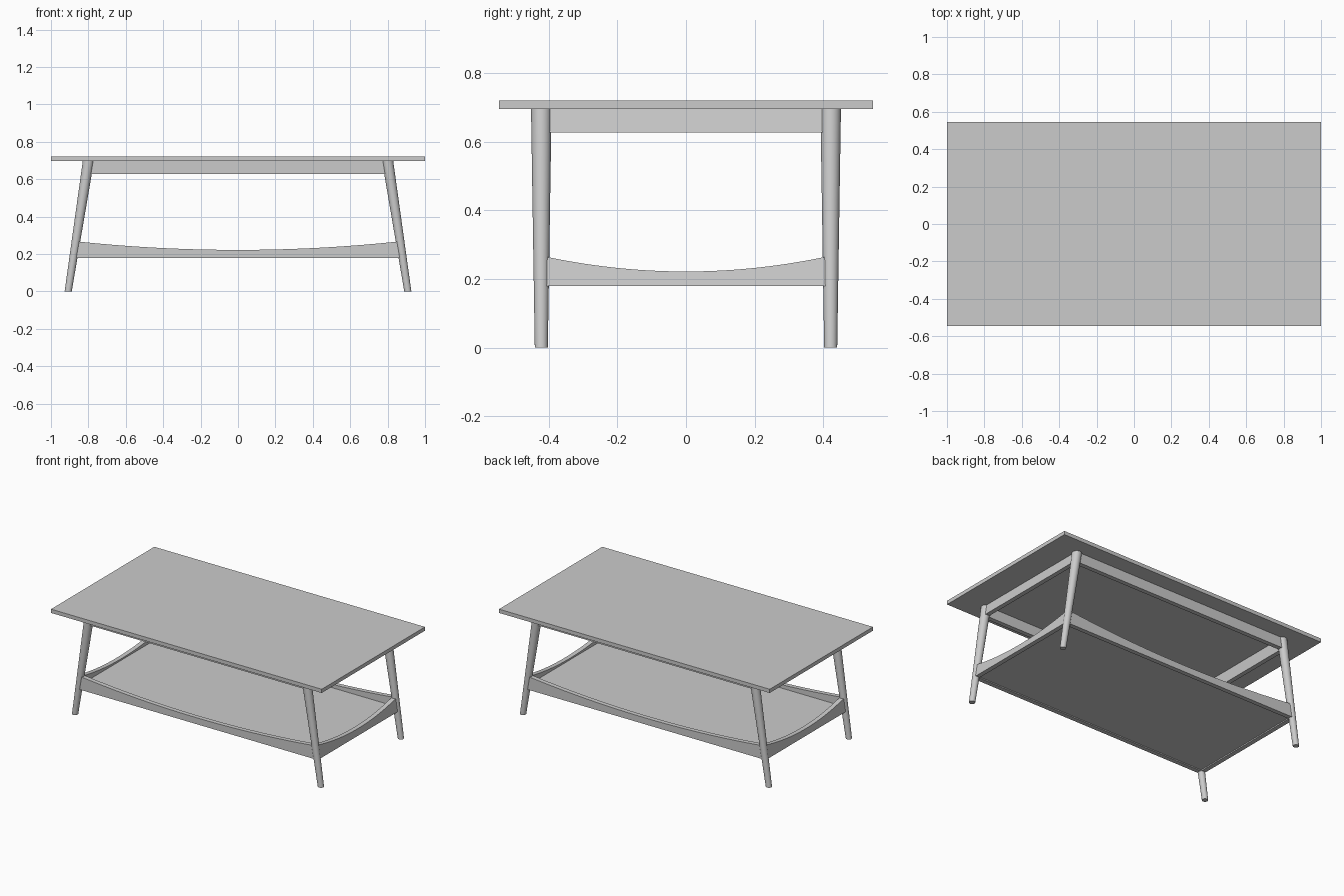
import bpy
import bmesh

cube = bpy.data.objects.get("Cube")
if cube:
    bpy.data.objects.remove(cube, do_unlink=True)

# Single painted finish
gray = bpy.data.materials.new("plain_gray")
gray.use_nodes = True
color = (0.6, 0.6, 0.6, 1)
gray.diffuse_color = color
gray.node_tree.nodes["Principled BSDF"].inputs["Base Color"].default_value = color

LEG_TOP = 0.7
LEG_Y = 0.422
THICK = 0.03


def leg_x(z):
    """Centre line of the splayed legs at height z."""
    return 0.908 - 0.155 * z


def finish(name, bm, smooth=False):
    bmesh.ops.recalc_face_normals(bm, faces=bm.faces)
    mesh = bpy.data.meshes.new(name)
    bm.to_mesh(mesh)
    bm.free()
    mesh.materials.append(gray)
    obj = bpy.data.objects.new(name, mesh)
    bpy.context.collection.objects.link(obj)
    if smooth:
        bpy.ops.object.select_all(action="DESELECT")
        obj.select_set(True)
        bpy.context.view_layer.objects.active = obj
        bpy.ops.object.shade_smooth_by_angle()
    return obj


def slab(name, half_x, half_y, z0, z1):
    bm = bmesh.new()
    bmesh.ops.create_cube(bm, size=2)
    for v in bm.verts:
        v.co.x *= half_x
        v.co.y *= half_y
        v.co.z = z1 if v.co.z > 0 else z0
    finish(name, bm)


def leg(name, sx, sy):
    bm = bmesh.new()
    bmesh.ops.create_cone(bm, cap_ends=True, segments=32,
                          radius1=0.019, radius2=0.03, depth=LEG_TOP)
    for v in bm.verts:
        v.co.z += LEG_TOP / 2
        v.co.x += sx * leg_x(v.co.z)
        v.co.y += sy * LEG_Y
    finish(name, bm, True)


def rail(name, side, along_x, bottom, top, rise=0.0, steps=1):
    """Board between two legs; rise lifts the ends of its upper edge."""
    bm = bmesh.new()
    rings = []
    for i in range(steps + 1):
        u = 2 * i / steps - 1
        crest = top + rise * u * u
        ring = []
        for off, z in ((-1, bottom), (1, bottom), (1, crest), (-1, crest)):
            shift = off * THICK / 2
            if along_x:
                co = (u * leg_x(z), side * LEG_Y + shift, z)
            else:
                co = (side * leg_x(z) + shift, u * LEG_Y, z)
            ring.append(bm.verts.new(co))
        rings.append(ring)
    for a, b in zip(rings, rings[1:]):
        for k in range(4):
            n = (k + 1) % 4
            bm.faces.new((a[k], a[n], b[n], b[k]))
    bm.faces.new(rings[0])
    bm.faces.new(rings[-1])
    finish(name, bm, steps > 1)


# Tabletop and lower shelf board
slab("tabletop", 1, 0.545, 0.696, 0.721)
slab("shelf_board", leg_x(0.2), LEG_Y - 0.005, 0.186, 0.21)

# Four tapered legs
for sx, x_name in ((1, "left"), (-1, "right")):
    for sy, y_name in ((-1, "front"), (1, "back")):
        leg(f"{y_name}_{x_name}_leg", sx, sy)

# Straight aprons under the top, curved rails around the shelf
for side, along_x, label in ((-1, True, "front"), (1, True, "back"),
                             (1, False, "left"), (-1, False, "right")):
    rail(f"{label}_apron", side, along_x, 0.627, 0.698)
    rail(f"{label}_shelf_rail", side, along_x, 0.179, 0.222, 0.046, 32)
